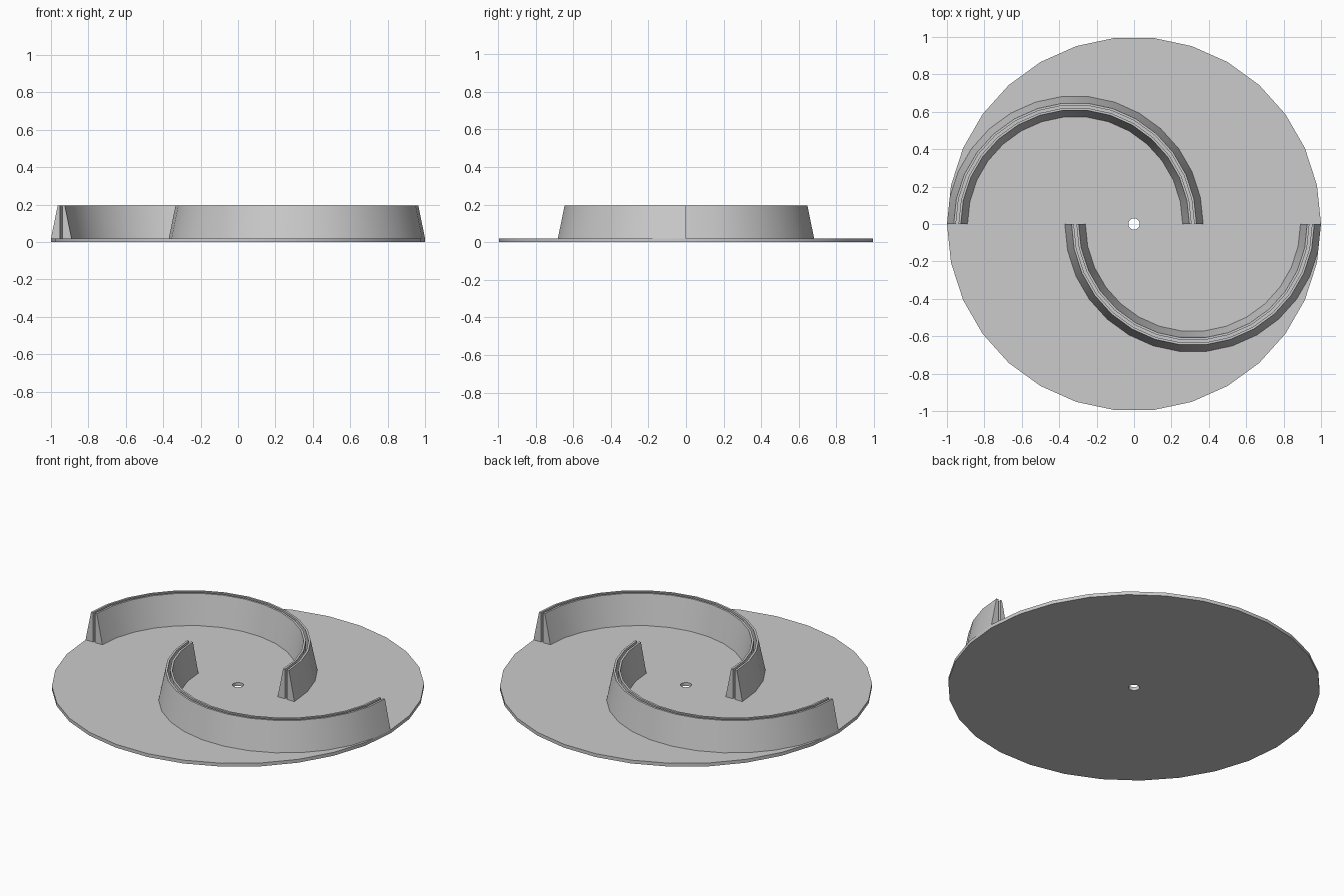
import bpy
import bmesh
from math import cos, sin, pi, radians

cube = bpy.data.objects.get("Cube")
if cube:
    bpy.data.objects.remove(cube, do_unlink=True)

GREY = (0.6, 0.6, 0.6, 1.0)
grey = bpy.data.materials.new("light_grey")
grey.use_nodes = True
grey.diffuse_color = GREY
grey.node_tree.nodes["Principled BSDF"].inputs["Base Color"].default_value = GREY

STEP = radians(12)      # facet angle shared by the disc and the vanes
BASE_TOP = 0.02
WALL_TOP = 0.195


def sweep(bm, profile, steps, start=0.0, centre_x=0.0):
    """Turn a closed (radius, z) profile about a vertical axis."""
    full = steps * STEP > 2 * pi - 0.01
    count = steps if full else steps + 1
    rings = []
    for i in range(count):
        a = start + i * STEP
        rings.append([bm.verts.new((centre_x + r * cos(a), r * sin(a), z))
                      for r, z in profile])
    n = len(profile)
    for i in range(steps):
        a, b = rings[i], rings[(i + 1) % count]
        for j in range(n):
            k = (j + 1) % n
            bm.faces.new((a[j], b[j], b[k], a[k]))
    if not full:
        bm.faces.new(rings[0])
        bm.faces.new(rings[-1])


def finish(bm, name):
    bmesh.ops.recalc_face_normals(bm, faces=bm.faces)
    mesh = bpy.data.meshes.new(name)
    bm.to_mesh(mesh)
    bm.free()
    mesh.materials.append(grey)
    obj = bpy.data.objects.new(name, mesh)
    bpy.context.collection.objects.link(obj)
    bpy.ops.object.select_all(action='DESELECT')
    obj.select_set(True)
    bpy.context.view_layer.objects.active = obj
    bpy.ops.object.shade_smooth_by_angle(angle=radians(30))


# Thin base disc with a centre hole
bm = bmesh.new()
sweep(bm, [(0.03, 0), (1, 0), (1, BASE_TOP), (0.03, BASE_TOP)], 30)
finish(bm, "base_disc")

# Two half-circle vanes, each a pair of tapered walls with a slot between
MID = 0.63
FOOT, RIM, SLOT = 0.055, 0.019, 0.007    # half widths
for name, start, centre_x in (("back_vane", 0, -0.315), ("front_vane", pi, 0.315)):
    bm = bmesh.new()
    for side in (-1, 1):
        sweep(bm, [(MID + side * SLOT, BASE_TOP), (MID + side * FOOT, BASE_TOP),
                   (MID + side * RIM, WALL_TOP), (MID + side * SLOT, WALL_TOP)],
              15, start, centre_x)
    finish(bm, name)
